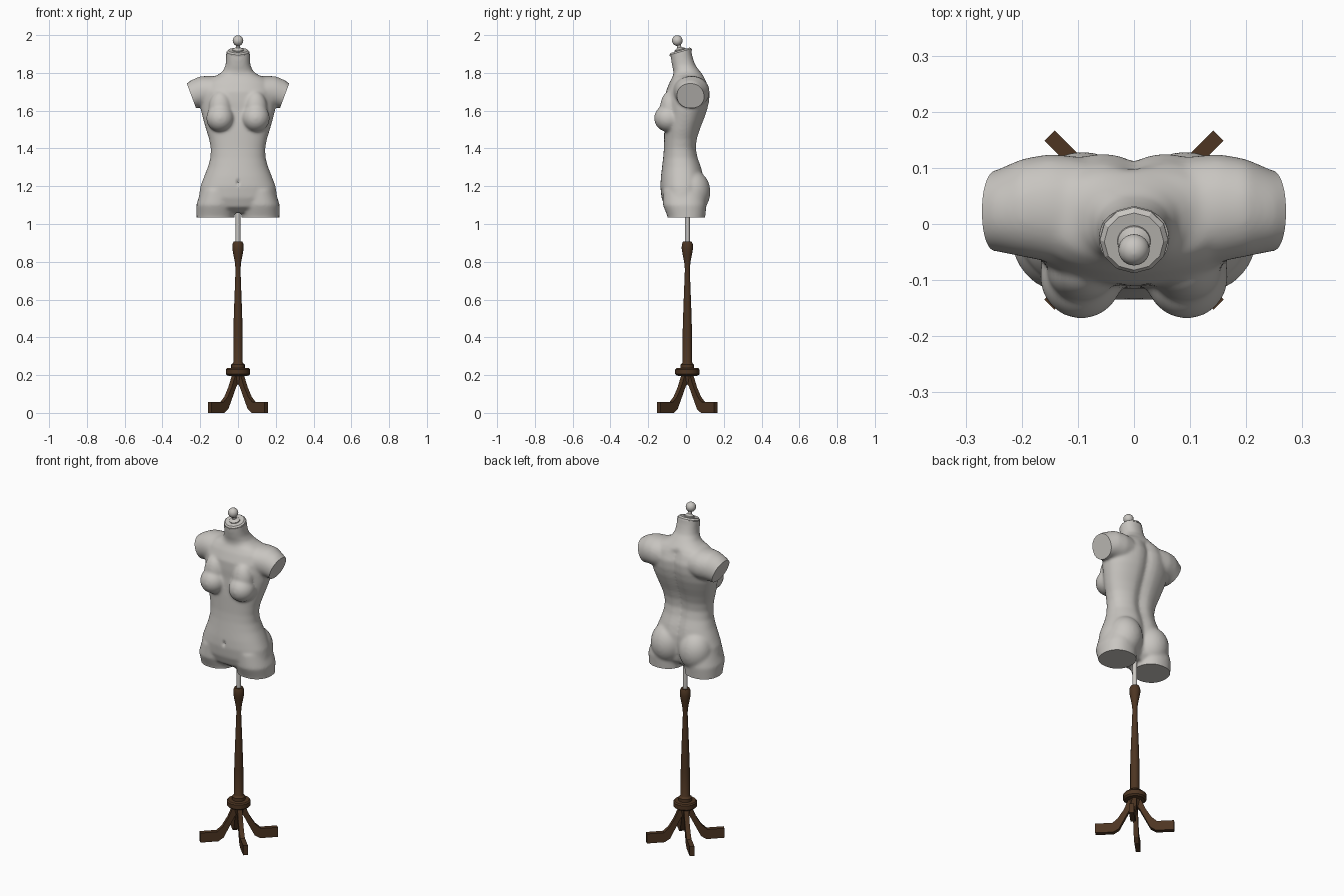
import bpy, bmesh, math
from mathutils import Vector, Matrix

if "Cube" in bpy.data.objects:
    bpy.data.objects.remove(bpy.data.objects["Cube"])


def material(name, rgb):
    m = bpy.data.materials.new(name)
    m.diffuse_color = (*rgb, 1)
    m.use_nodes = True
    m.node_tree.nodes["Principled BSDF"].inputs["Base Color"].default_value = m.diffuse_color
    return m


GREY = material("pale grey", (0.58, 0.56, 0.53))
WOOD = material("dark wood", (0.075, 0.036, 0.016))


def make_object(name, bm, mat, smooth=None):
    bmesh.ops.recalc_face_normals(bm, faces=bm.faces)
    me = bpy.data.meshes.new(name)
    bm.to_mesh(me)
    bm.free()
    ob = bpy.data.objects.new(name, me)
    bpy.context.collection.objects.link(ob)
    me.materials.append(mat)
    if smooth:
        bpy.ops.object.select_all(action='DESELECT')
        ob.select_set(True)
        bpy.context.view_layer.objects.active = ob
        bpy.ops.object.shade_smooth_by_angle(angle=math.radians(smooth))
    return ob


def loft(bm, rings):
    loops = [[bm.verts.new(p) for p in r] for r in rings]
    n = len(loops[0])
    for a, b in zip(loops, loops[1:]):
        for i in range(n):
            bm.faces.new((a[i], a[(i + 1) % n], b[(i + 1) % n], b[i]))
    bm.faces.new(loops[0][::-1])
    bm.faces.new(loops[-1])


def oval(cx, rx, lo, hi, power=2.0, n=48):
    """Superellipse outline as (u, v) pairs; v spans lo..hi."""
    pts = []
    for i in range(n):
        c, s = math.cos(math.tau * i / n), math.sin(math.tau * i / n)
        u = math.copysign(abs(c) ** (2 / power), c)
        v = math.copysign(abs(s) ** (2 / power), s)
        pts.append((cx + rx * u, (lo + hi) / 2 + (hi - lo) / 2 * v))
    return pts


def lathe(name, profile, mat, n=16, matrix=Matrix(), smooth=35):
    bm = bmesh.new()
    loft(bm, [[(r * math.cos(math.tau * i / n), r * math.sin(math.tau * i / n), z)
               for i in range(n)] for r, z in profile])
    bm.transform(matrix)
    return make_object(name, bm, mat, smooth)


def ellipsoid(bm, centre, radii):
    bmesh.ops.create_uvsphere(bm, u_segments=32, v_segments=20, radius=1,
                              matrix=Matrix.Translation(centre) @ Matrix.Diagonal((*radii, 1)))


def cut(bm, point, normal, keep=lambda v: True):
    verts = [v for v in bm.verts if keep(v.co)]
    inside = set(verts)
    edges = [e for e in bm.edges if all(v in inside for v in e.verts)]
    faces = [f for f in bm.faces if all(v in inside for v in f.verts)]
    res = bmesh.ops.bisect_plane(bm, geom=verts + edges + faces, plane_co=point,
                                 plane_no=normal, clear_outer=True)
    rim = [g for g in res['geom_cut'] if isinstance(g, bmesh.types.BMEdge) and g.is_valid]
    bmesh.ops.holes_fill(bm, edges=rim, sides=0)


# Trunk: z, half width, front y, back y
TRUNK = [(1.06, .15, -.07, .06), (1.09, .195, -.112, .085), (1.14, .208, -.13, .095),
         (1.2, .199, -.136, .10), (1.25, .180, -.133, .097), (1.3, .160, -.127, .085),
         (1.35, .146, -.121, .067), (1.4, .144, -.117, .057), (1.45, .153, -.116, .062),
         (1.5, .169, -.115, .077), (1.55, .183, -.112, .097), (1.6, .196, -.109, .115),
         (1.65, .2, -.11, .127), (1.7, .195, -.107, .13), (1.75, .175, -.087, .113),
         (1.775, .145, -.073, .098), (1.79, .105, -.067, .088), (1.81, .08, -.067, .073),
         (1.84, .066, -.074, .05), (1.87, .063, -.079, .039), (1.9, .063, -.081, .031),
         (1.98, .062, -.09, .02)]
bm = bmesh.new()
rings = []
for z, w, yf, yb in TRUNK:
    groove = 0.018 if z < 1.76 else 0
    rings.append([(x, y - (groove * math.exp(-(x / .03) ** 2) if y > 0 else 0), z)
                  for x, y in oval(0, w, yf, yb, 2.25)])
loft(bm, rings)

# Arm stumps (x, low z, high z, front y, back y) and thighs (z, x, radius, front y, back y)
ARM = [(.05, 1.62, 1.765, -.06, .1), (.1, 1.615, 1.782, -.07, .12), (.15, 1.615, 1.784, -.068, .125),
       (.2, 1.617, 1.782, -.058, .116), (.25, 1.607, 1.76, -.048, .094), (.33, 1.57, 1.70, -.04, .08)]
THIGH = [(.97, .119, .098, -.09, .095), (1.04, .119, .1, -.098, .102),
         (1.1, .119, .102, -.122, .108), (1.18, .105, .09, -.122, .1)]
for s in (-1, 1):
    loft(bm, [[(s * x, y, z) for z, y in oval((lo + hi) / 2, (hi - lo) / 2, yf, yb, 2.1)]
              for x, lo, hi, yf, yb in ARM])
    loft(bm, [[(s * x, y, z) for x, y in oval(cx, r, yf, yb, 2.2)] for z, cx, r, yf, yb in THIGH])
    # bust and seat
    ellipsoid(bm, (s * .094, -.093, 1.56), (.074, .076, .073))
    ellipsoid(bm, (s * .093, -.083, 1.61), (.062, .055, .095))
    ellipsoid(bm, (s * .092, .035, 1.17), (.096, .094, .115))

# Blend the parts into one skin
blank = make_object("torso_blank", bm, GREY)
mod = blank.modifiers.new("blend", 'REMESH')
mod.mode = 'VOXEL'
mod.voxel_size = 0.007
mod = blank.modifiers.new("soften", 'SMOOTH')
mod.factor = 0.5
mod.iterations = 14
bpy.context.view_layer.update()
skin = bpy.data.meshes.new_from_object(blank.evaluated_get(bpy.context.evaluated_depsgraph_get()))
bpy.data.objects.remove(blank)

# Navel dent, then flat cuts at thighs, arms and neck
bm = bmesh.new()
bm.from_mesh(skin)
bpy.data.meshes.remove(skin)
for v in bm.verts:
    if v.co.y < 0:
        v.co.y += .012 * math.exp(-(v.co.x / .007) ** 2 - ((v.co.z - 1.22) / .014) ** 2)
CAP = Vector((0, -.028, 1.908))
TILT = Matrix.Translation(CAP) @ Matrix.Rotation(math.radians(16), 4, 'X')
cut(bm, (0, 0, 1.035), (0, 0, -1))
cut(bm, CAP, TILT.to_3x3() @ Vector((0, 0, 1)), lambda c: c.z > 1.8)
for s in (-1, 1):
    cut(bm, (s * .247, .02, 1.68), (s * .936, 0, -.351), lambda c: c.z > 1.56 and c.x * s > .15)
make_object("torso", bm, GREY, 40)

# Neck plate and knob, tilted with the neck cut
lathe("neck_plate", [(.061, -.005), (.061, .004), (.053, .012)], GREY, 12, TILT, 20)
ball = [(.028 * math.sin(a), .0655 - .028 * math.cos(a))
        for a in [math.radians(25 + 15 * i) for i in range(11)]]
lathe("neck_knob", [(.03, .01), (.029, .017), (.02, .022), (.012, .027), (.011, .038)]
      + ball + [(.0005, .0935)], GREY, 24, TILT)

# Stand
BASE = Matrix.Translation((0, .007, 0))
lathe("metal_pole", [(.013, .88), (.013, 1.12)], GREY, 16, BASE)
lathe("wood_column", [(.022, .15), (.03, .195), (.055, .197), (.064, .205), (.064, .23), (.058, .237),
                      (.036, .238), (.036, .256), (.028, .262), (.025, .268), (.025, .42),
                      (.021, .55), (.016, .68), (.013, .76), (.017, .80), (.025, .84), (.030, .87),
                      (.029, .893), (.023, .907)], WOOD, 16, BASE)
LEG = [(.213, 0), (.115, 0), (.085, .02), (.055, .08), (.025, .14), (0, .165), (0, .205),
       (.03, .205), (.06, .135), (.09, .085), (.12, .057), (.213, .057)]
for i, name in enumerate(("back_right", "back_left", "front_left", "front_right")):
    bm = bmesh.new()
    loft(bm, [[(r, w, z) for r, z in LEG] for w in (-.013, .013)])
    bm.transform(BASE @ Matrix.Rotation(math.radians(45 + 90 * i), 4, 'Z'))
    make_object(name + "_leg", bm, WOOD, 25)
